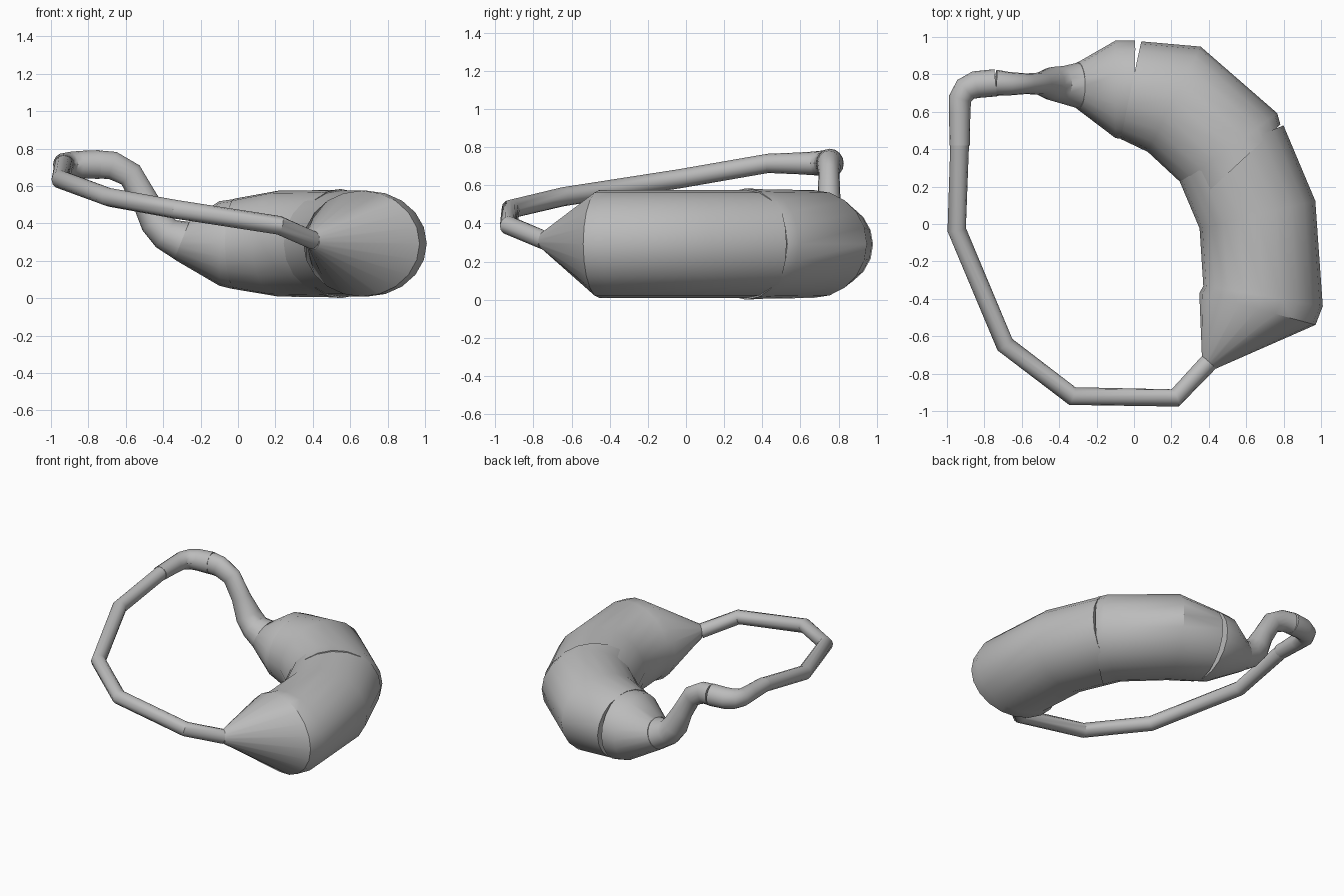
import bpy
import bmesh
from math import cos, sin, tau, radians
from mathutils import Vector

if "Cube" in bpy.data.objects:
    bpy.data.objects.remove(bpy.data.objects["Cube"])

grey = bpy.data.materials.new("plain grey")
grey.use_nodes = True
COLOUR = (0.5, 0.5, 0.5, 1)
grey.diffuse_color = COLOUR
grey.node_tree.nodes["Principled BSDF"].inputs["Base Color"].default_value = COLOUR


def loft(name, stations, sides, normals=None):
    """Tube through stations (x, y, z, half width, half height)."""
    normals = normals or {}
    pts = [Vector(s[:3]) for s in stations]
    dirs = [(b - a).normalized() for a, b in zip(pts, pts[1:])]
    bm = bmesh.new()
    rings = []
    for i, (p, s) in enumerate(zip(pts, stations)):
        n = dirs[max(i - 1, 0)] + dirs[min(i, len(dirs) - 1)]
        n = Vector(normals.get(i, n)).normalized()
        side = n.cross(Vector((0, 0, 1))).normalized()
        up = side.cross(n)
        rings.append([bm.verts.new(p + side * s[3] * cos(tau * k / sides)
                                   + up * s[4] * sin(tau * k / sides))
                      for k in range(sides)])
    for a, b in zip(rings, rings[1:]):
        for k in range(sides):
            j = (k + 1) % sides
            bm.faces.new((a[k], a[j], b[j], b[k]))
    bm.faces.new(rings[0])
    bm.faces.new(rings[-1])
    bmesh.ops.recalc_face_normals(bm, faces=bm.faces)
    mesh = bpy.data.meshes.new(name)
    bm.to_mesh(mesh)
    bm.free()
    mesh.materials.append(grey)
    ob = bpy.data.objects.new(name, mesh)
    bpy.context.collection.objects.link(ob)
    bpy.ops.object.select_all(action='DESELECT')
    ob.select_set(True)
    bpy.context.view_layer.objects.active = ob
    bpy.ops.object.shade_smooth_by_angle(angle=radians(35))
    return ob


# Front half of the fat body, closing in a lopsided cone
loft("front_body", [
    (0.51, 0.405, 0.292, 0.314, 0.283),
    (0.66, 0.05, 0.292, 0.318, 0.283),
    (0.69, -0.385, 0.292, 0.324, 0.283),
    (0.66, -0.455, 0.292, 0.322, 0.283),
    (0.40, -0.74, 0.31, 0.05, 0.05),
], 20, {3: (-0.26, -0.96, 0)})

# Back half of the fat body, overlapping the front half as a thin sleeve
loft("rear_body", [
    (-0.015, 0.715, 0.29, 0.267, 0.243),
    (0.215, 0.667, 0.292, 0.315, 0.283),
    (0.51, 0.405, 0.292, 0.317, 0.287),
    (0.55, 0.315, 0.292, 0.318, 0.292),
], 20, {3: (0.68, -0.73, 0)})

# Tapered shoulder between the body and the neck
loft("shoulder_cone", [
    (-0.30, 0.74, 0.31, 0.125, 0.11),
    (-0.10, 0.72, 0.293, 0.26, 0.226),
    (-0.01, 0.715, 0.29, 0.267, 0.243),
], 20, {0: (0.93, 0, -0.37), 1: (1, 0, 0)})

# Narrow neck rising from the shoulder
loft("neck", [
    (-0.74, 0.755, 0.715, 0.07, 0.075),
    (-0.67, 0.75, 0.71, 0.063, 0.075),
    (-0.575, 0.75, 0.66, 0.055, 0.07),
    (-0.50, 0.75, 0.53, 0.06, 0.07),
    (-0.44, 0.75, 0.41, 0.09, 0.085),
    (-0.385, 0.745, 0.345, 0.10, 0.09),
    (-0.29, 0.74, 0.305, 0.125, 0.11),
], 16, {6: (0.93, 0, -0.37)})

# Elbow joining the neck and the hose
loft("elbow", [
    (-0.932, 0.42, 0.715, 0.054, 0.05),
    (-0.932, 0.59, 0.715, 0.057, 0.057),
    (-0.93, 0.67, 0.715, 0.061, 0.062),
    (-0.90, 0.72, 0.715, 0.067, 0.068),
    (-0.845, 0.745, 0.715, 0.073, 0.073),
    (-0.74, 0.755, 0.715, 0.073, 0.077),
], 16)

# Thin hose looping around from the cone tip to the elbow
R = 0.05
loft("hose", [(x, y, z, R, R) for x, y, z in (
    (0.40, -0.74, 0.31),
    (0.22, -0.93, 0.39),
    (-0.33, -0.92, 0.475),
    (-0.69, -0.645, 0.54),
    (-0.948, -0.03, 0.635),
    (-0.932, 0.43, 0.715),
)], 12)
